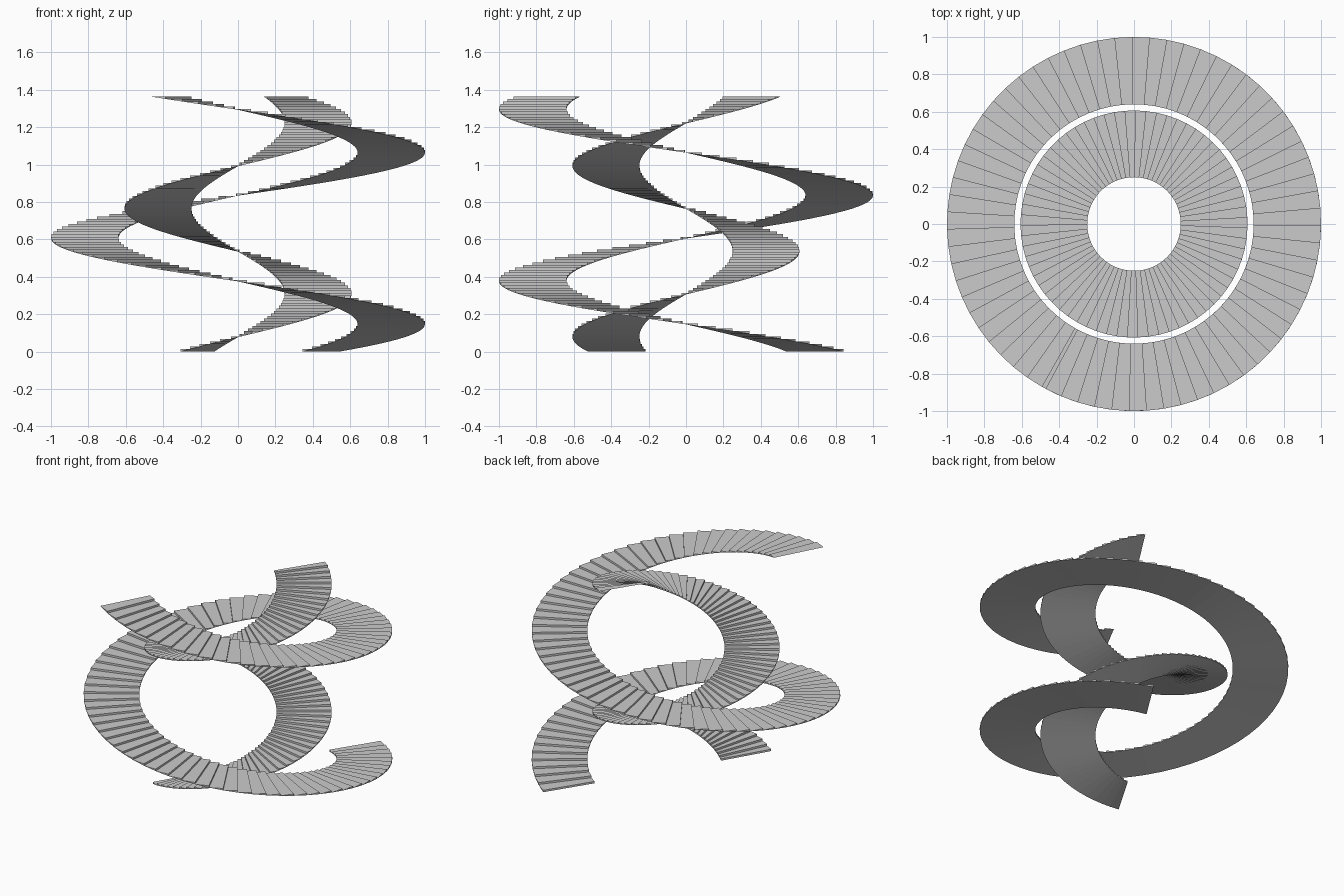
import bpy, bmesh
from math import sin, cos, radians

if "Cube" in bpy.data.objects:
    bpy.data.objects.remove(bpy.data.objects["Cube"])

STEPS = 100
HEIGHT = 1.365
RISE = HEIGHT / STEPS


def spiral_stair(name, r_in, r_out, start, sweep):
    """Flight of wedge steps: flat tread, upright riser, smooth sloping underside."""
    bm = bmesh.new()
    da = radians(sweep) / STEPS

    def pair(angle, z):
        return [bm.verts.new((r * cos(angle), r * sin(angle), z)) for r in (r_in, r_out)]

    a = radians(start)
    low = pair(a, 0)
    for i in range(STEPS):
        front = pair(a + i * da, (i + 1) * RISE)
        back = pair(a + (i + 1) * da, (i + 1) * RISE)
        bm.faces.new((low[0], low[1], front[1], front[0]))      # riser
        bm.faces.new((front[0], front[1], back[1], back[0]))    # tread
        bm.faces.new((low[1], low[0], back[0], back[1]))        # underside
        for k in (0, 1):                                        # side cheeks
            bm.faces.new((low[k], front[k], back[k]))
        low = back
    bmesh.ops.recalc_face_normals(bm, faces=bm.faces)
    mesh = bpy.data.meshes.new(name)
    bm.to_mesh(mesh)
    bm.free()
    obj = bpy.data.objects.new(name, mesh)
    bpy.context.collection.objects.link(obj)
    return obj


# Outer flight climbs clockwise, inner flight climbs counter-clockwise
spiral_stair("outer_stair", 0.64, 1.0, 57.3, -535.5)
spiral_stair("inner_stair", 0.25, 0.607, -120.5, 537.5)
